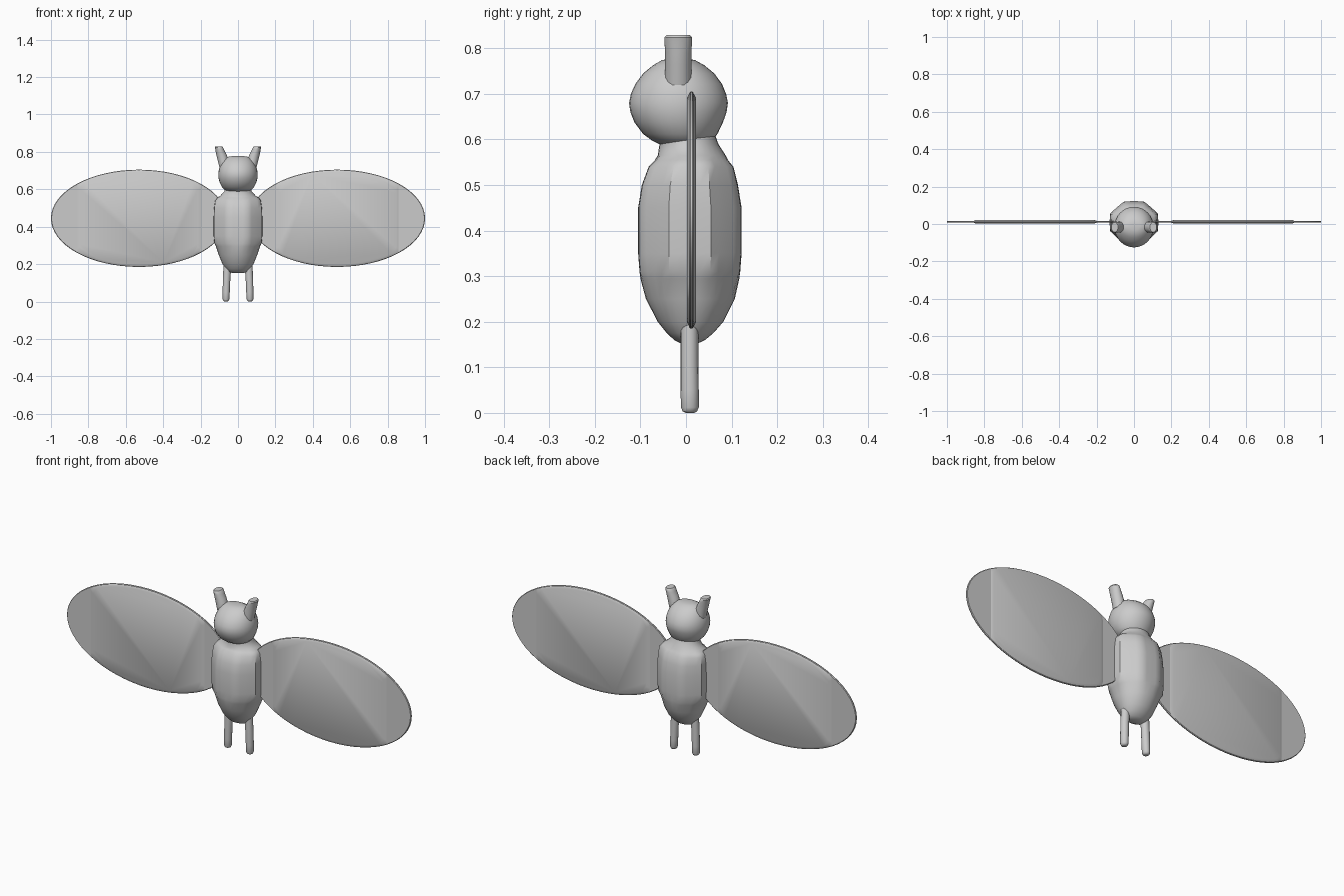
import bpy, bmesh, math
from mathutils import Vector

if "Cube" in bpy.data.objects:
    bpy.data.objects.remove(bpy.data.objects["Cube"])

grey = bpy.data.materials.new("plain grey")
grey.diffuse_color = (0.6, 0.6, 0.6, 1)
grey.use_nodes = True
grey.node_tree.nodes["Principled BSDF"].inputs["Base Color"].default_value = grey.diffuse_color


def finish(name, bm, angle=40):
    bmesh.ops.recalc_face_normals(bm, faces=bm.faces)
    me = bpy.data.meshes.new(name)
    bm.to_mesh(me)
    bm.free()
    ob = bpy.data.objects.new(name, me)
    bpy.context.collection.objects.link(ob)
    me.materials.append(grey)
    bpy.ops.object.select_all(action='DESELECT')
    ob.select_set(True)
    bpy.context.view_layer.objects.active = ob
    bpy.ops.object.shade_smooth_by_angle(angle=math.radians(angle))
    return ob


def loft(name, rings, angle=40):
    """Skin closed point rings and cap both ends."""
    bm = bmesh.new()
    vs = [[bm.verts.new(p) for p in r] for r in rings]
    n = len(vs[0])
    for a, b in zip(vs, vs[1:]):
        for i in range(n):
            j = (i + 1) % n
            bm.faces.new((a[i], a[j], b[j], b[i]))
    bm.faces.new(vs[0])
    bm.faces.new(vs[-1])
    return finish(name, bm, angle)


def ring(cx, z, rx, y0, y1, facet=0.0, n=32):
    """Level oval ring, pulled towards an octagon by facet."""
    pts = []
    for i in range(n):
        a = 2 * math.pi * i / n
        off = (a + math.pi / 8) % (math.pi / 4) - math.pi / 8
        k = 1 - facet + facet / math.cos(off)
        pts.append((cx + rx * k * math.cos(a),
                    (y0 + y1) / 2 + (y1 - y0) / 2 * k * math.sin(a), z))
    return pts


# Body: pointed belly, faceted chest, narrow neck (z, half width, y front, y back, facet)
body = [(.152, .03, -.01, .025, 0), (.16, .052, -.026, .042, 0), (.175, .065, -.042, .06, 0),
        (.2, .083, -.062, .082, 0), (.25, .103, -.088, .107, .1), (.295, .118, -.1, .117, .4),
        (.31, .126, -.102, .119, .8), (.35, .13, -.105, .122, .8), (.45, .13, -.105, .122, .8),
        (.5, .128, -.097, .114, .8), (.54, .122, -.082, .104, .8), (.555, .112, -.068, .092, .5),
        (.565, .095, -.062, .087, 0), (.59, .073, -.058, .071, 0), (.61, .07, -.058, .064, 0)]
loft("body", [ring(0, z, rx, a, b, f) for z, rx, a, b, f in body])

# Head: slightly banded ball with a flattened top
head = [(.588, .055, -.055, .045), (.598, .072, -.075, .058), (.612, .086, -.094, .069),
        (.637, .098, -.113, .081), (.66, .104, -.122, .089), (.68, .105, -.125, .092),
        (.7, .103, -.121, .088), (.722, .097, -.111, .079), (.745, .085, -.094, .062),
        (.763, .07, -.072, .04), (.774, .052, -.053, .02), (.778, .028, -.032, 0)]
loft("head", [ring(0, *r) for r in head])

# Ears and legs: tapered tubes, one per side (x, z, half width, y front, y back)
ear = [(.07, .72, .03, -.047, .013), (.082, .765, .029, -.046, .012), (.09, .79, .027, -.046, .012),
       (.098, .812, .023, -.047, .013), (.102, .824, .022, -.047, .013), (.103, .829, .018, -.043, .009)]
leg = [(.064, 0, .008, 0, .018), (.064, .003, .014, -.007, .024), (.064, .012, .018, -.011, .028),
       (.063, .05, .019, -.012, .028), (.061, .12, .02, -.012, .027), (.056, .2, .021, -.012, .027)]
for part, rows in (("ear", ear), ("leg", leg)):
    for side, s in (("right", 1), ("left", -1)):
        loft(f"{side}_{part}", [ring(s * x, z, r, a, b, 0, 16) for x, z, r, a, b in rows])

# Wings: thin oval sheet with a thicker padded middle
CX, CZ, RX, RZ, CY = .53, .445, .47, .26, .012


def oval(s, inset, y, lo=None, hi=None, n=64):
    pts = []
    for i in range(n):
        a = 2 * math.pi * i / n
        x = CX + (RX - inset) * math.cos(a)
        z = CZ + (RZ - inset) * math.sin(a)
        if lo is not None:
            x = min(max(x, lo), hi)
        pts.append((s * x, y, z))
    return pts


for side, s in (("right", 1), ("left", -1)):
    loft(f"{side}_wing_sheet", [oval(s, .003, CY - .005), oval(s, 0, CY - .002),
                                oval(s, 0, CY + .002), oval(s, .003, CY + .005)])
    # Padding ends in straight ramps towards the root and the tip
    loft(f"{side}_wing_padding",
         [oval(s, .014, CY - .01, .215, .845), oval(s, .003, CY - .004, .195, .86),
          oval(s, .003, CY + .004, .195, .86), oval(s, .014, CY + .01, .215, .845)], 50)
